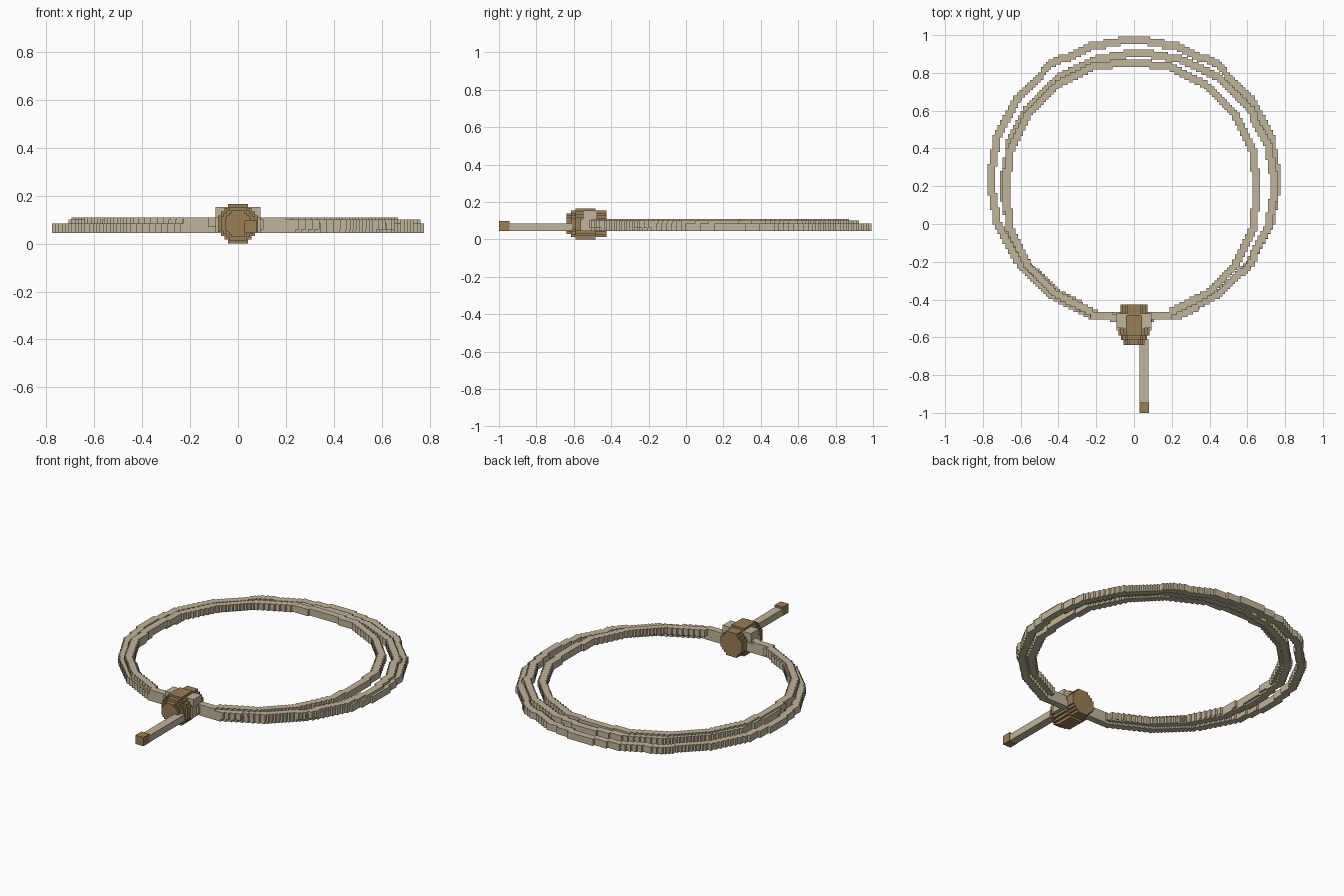
import bpy, bmesh, math
from mathutils import Matrix, Vector

if "Cube" in bpy.data.objects:
    bpy.data.objects.remove(bpy.data.objects["Cube"], do_unlink=True)

CELL = 0.0135          # block grid of the stepped rope
HALF = 0.02            # half the rope thickness


def material(name, rgb):
    mat = bpy.data.materials.new(name)
    mat.use_nodes = True
    colour = (*rgb, 1)
    mat.diffuse_color = colour
    mat.node_tree.nodes["Principled BSDF"].inputs["Base Color"].default_value = colour
    return mat


TAN = material("rope tan", (0.52, 0.46, 0.325))
BROWN = material("binding brown", (0.315, 0.21, 0.093))


def make_blocks(name, boxes, mat):
    """One object from boxes given as (low corner, high corner)."""
    bm = bmesh.new()
    for low, high in boxes:
        low, high = Vector(low), Vector(high)
        place = Matrix.Translation((low + high) / 2) @ Matrix.Diagonal((*(high - low), 1))
        bmesh.ops.create_cube(bm, size=1, matrix=place)
    mesh = bpy.data.meshes.new(name)
    bm.to_mesh(mesh)
    bm.free()
    mesh.materials.append(mat)
    obj = bpy.data.objects.new(name, mesh)
    bpy.context.collection.objects.link(obj)
    return obj


def stepped_segment(a, b, z):
    """Axis-aligned blocks that climb like stairs from a to b."""
    main = 0 if abs(b[0] - a[0]) >= abs(b[1] - a[1]) else 1
    side = 1 - main
    steps = max(1, round(abs(b[side] - a[side]) / CELL))
    boxes = []
    for i in range(steps):
        ends = sorted(a[main] + (b[main] - a[main]) * (i + k) / steps for k in (0, 1))
        middle = a[side] + (b[side] - a[side]) * (i + 0.5) / steps
        middle = round(middle / CELL) * CELL
        low, high = [0, 0, z - HALF], [0, 0, z + HALF]
        low[main], high[main] = ends[0] - CELL / 2, ends[1] + CELL / 2
        low[side], high[side] = middle - HALF, middle + HALF
        boxes.append((low, high))
    return boxes


def rope_loop(name, cx, cy, rx, ry, z, sides=20):
    points = [(cx + rx * math.cos(math.tau * i / sides),
               cy + ry * math.sin(math.tau * i / sides)) for i in range(sides)]
    boxes = []
    for i in range(sides):
        boxes += stepped_segment(points[i], points[(i + 1) % sides], z)
    make_blocks(name, boxes, TAN)


def stepped_disc(y0, y1, r, z=0.083):
    """Round block slice facing along y."""
    shape = ((1, 0.42), (0.86, 0.62), (0.68, 0.8), (0.5, 1))
    return [((-r * w, y0, z - r * h), (r * w, y1, z + r * h)) for w, h in shape]


# Coiled rope
rope_loop("outer_rope_loop", 0, 0.235, 0.757, 0.745, 0.065)
rope_loop("middle_rope_loop", 0.025, 0.2, 0.722, 0.71, 0.08)
rope_loop("inner_rope_loop", -0.015, 0.18, 0.675, 0.685, 0.09)

# Knot with rounded front, wide middle and flat rear cap
slices = ((-0.64, -0.615, 0.055), (-0.615, -0.59, 0.07),
          (-0.59, -0.485, 0.083), (-0.485, -0.425, 0.071))
make_blocks("knot", [box for s in slices for box in stepped_disc(*s)], BROWN)
make_blocks("knot_wrap", [((-0.093, -0.565, 0.045), (0.093, -0.515, 0.11)),
                          ((-0.093, -0.55, 0.045), (0.093, -0.475, 0.153))], TAN)

# Loose tail with a bound tip
make_blocks("rope_tail", [((0.03, -0.945, 0.045), (0.078, -0.61, 0.085))], TAN)
make_blocks("tail_tip", [((0.028, -1, 0.045), (0.08, -0.945, 0.097))], BROWN)
